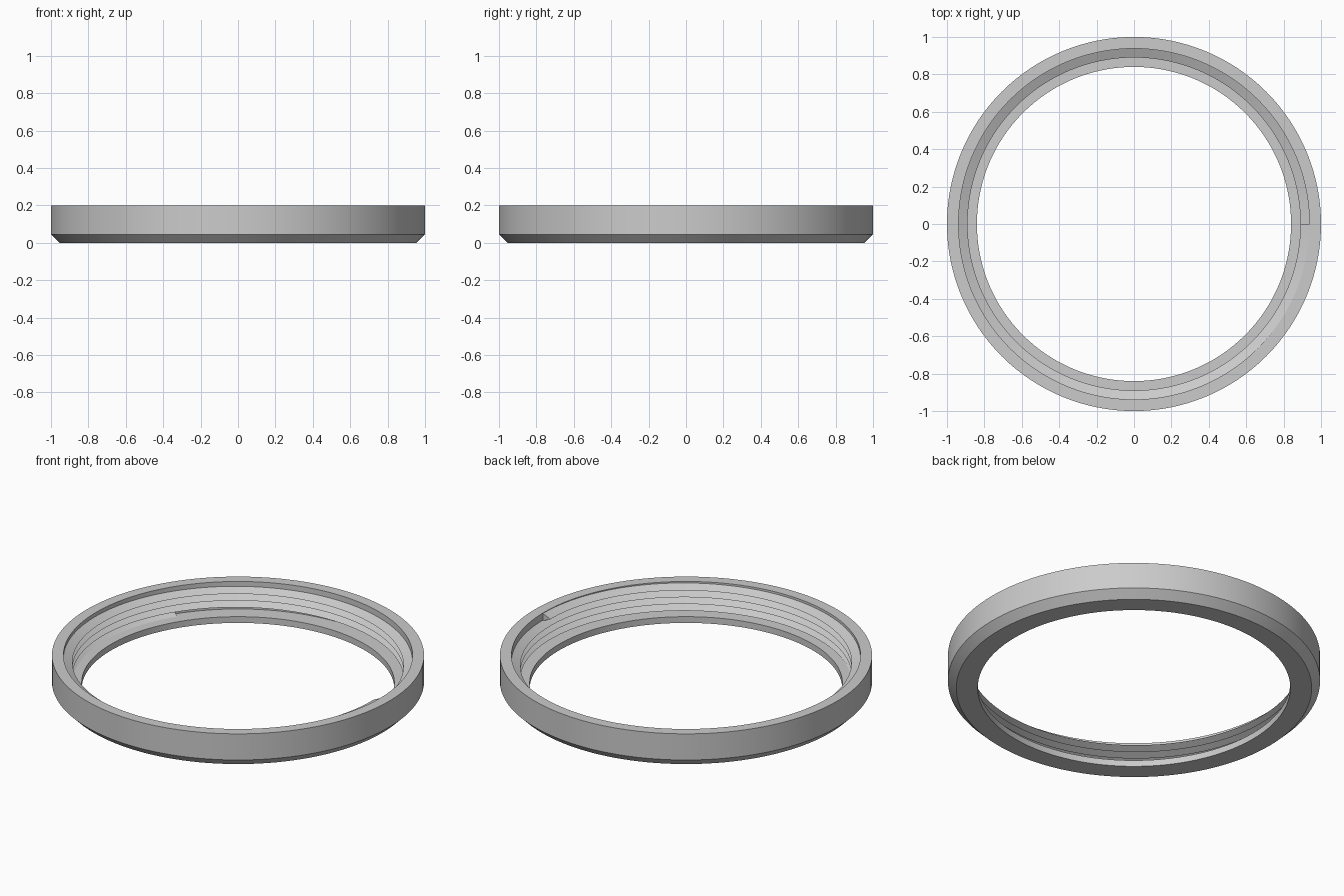
import bpy
import bmesh
from math import cos, sin, pi, radians

cube = bpy.data.objects.get("Cube")
if cube:
    bpy.data.objects.remove(cube, do_unlink=True)

SEGMENTS = 128
HEIGHT = 0.2
ROOT_R, CREST_R, LIP_R = 0.938, 0.89, 0.84
LIP_Z = 0.037
PITCH = 0.04
TURNS = 3.6
END_CREST_Z = 0.175

grey = bpy.data.materials.new("plain grey")
grey.use_nodes = True
color = (0.6, 0.6, 0.6, 1)
grey.diffuse_color = color
grey.node_tree.nodes["Principled BSDF"].inputs["Base Color"].default_value = color


def sweep(name, profile, steps, place, closed):
    """Join copies of a closed profile placed along a path."""
    bm = bmesh.new()
    rings = [[bm.verts.new(place(i, r, z)) for r, z in profile] for i in range(steps)]
    n = len(profile)
    for i in range(steps if closed else steps - 1):
        a, b = rings[i], rings[(i + 1) % steps]
        for j in range(n):
            k = (j + 1) % n
            bm.faces.new((a[j], b[j], b[k], a[k]))
    if not closed:
        bm.faces.new(rings[0])
        bm.faces.new(rings[-1])
    bmesh.ops.recalc_face_normals(bm, faces=bm.faces)
    mesh = bpy.data.meshes.new(name)
    bm.to_mesh(mesh)
    bm.free()
    mesh.materials.append(grey)
    obj = bpy.data.objects.new(name, mesh)
    bpy.context.collection.objects.link(obj)
    bpy.ops.object.select_all(action="DESELECT")
    obj.select_set(True)
    bpy.context.view_layer.objects.active = obj
    bpy.ops.object.shade_smooth_by_angle(angle=radians(30))
    return obj


def around(i, r, z):
    a = 2 * pi * i / SEGMENTS
    return r * cos(a), r * sin(a), z


# Ring body: chamfered lower edge, inner wall and narrow lip
body = [(LIP_R, 0), (0.955, 0), (1, 0.045), (1, HEIGHT),
        (ROOT_R, HEIGHT), (ROOT_R, LIP_Z), (LIP_R, LIP_Z)]
sweep("ring_body", body, SEGMENTS, around, True)

# Internal screw thread: V-shaped ridge rising to its end at +x
thread_steps = int(TURNS * SEGMENTS) + 1


def helix(i, r, z):
    back = thread_steps - 1 - i
    x, y, _ = around(-back, r, z)
    return x, y, z + END_CREST_Z - PITCH * back / SEGMENTS


ridge = [(ROOT_R + 0.004, 0.024), (CREST_R, 0), (ROOT_R + 0.004, -0.024)]
sweep("inner_thread", ridge, thread_steps, helix, False)
